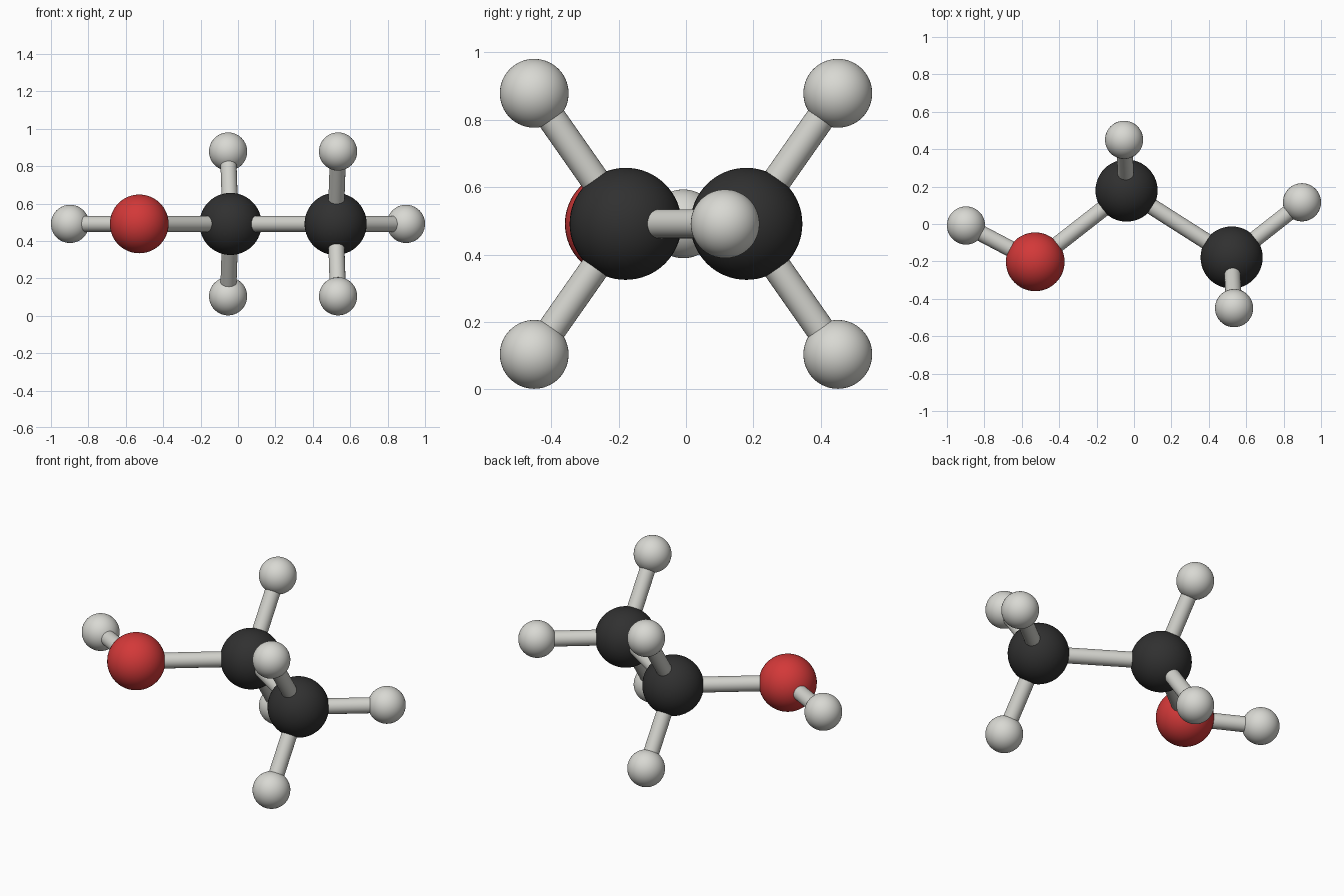
import bpy
from mathutils import Vector

if "Cube" in bpy.data.objects:
    bpy.data.objects.remove(bpy.data.objects["Cube"])


def material(name, rgb):
    m = bpy.data.materials.new(name)
    m.diffuse_color = (*rgb, 1)
    m.use_nodes = True
    m.node_tree.nodes["Principled BSDF"].inputs["Base Color"].default_value = m.diffuse_color
    return m


WHITE = material("pale_grey", (0.69, 0.69, 0.65))
BLACK = material("charcoal", (0.03, 0.03, 0.03))
RED = material("red", (0.65, 0.04, 0.04))
BOND = material("bond_grey", (0.64, 0.64, 0.60))

R_H, R_C, R_O, R_BOND = 0.102, 0.166, 0.157, 0.043
MID, RISE = 0.491, 0.387      # height of the backbone, offset of the side hydrogens

# name: (position, radius, material)
ATOMS = {
    "oxygen": ((-0.528, -0.202, MID), R_O, RED),
    "carbon_middle": ((-0.04, 0.179, MID), R_C, BLACK),
    "carbon_end": ((0.522, -0.179, MID), R_C, BLACK),
    "hydrogen_left": ((-0.898, -0.008, MID), R_H, WHITE),
    "hydrogen_right": ((0.898, 0.116, MID), R_H, WHITE),
}
BONDS = [("hydrogen_left", "oxygen"), ("oxygen", "carbon_middle"),
         ("carbon_middle", "carbon_end"), ("carbon_end", "hydrogen_right")]

# upper and lower hydrogens on each carbon
for tag, dz in (("upper", RISE), ("lower", -RISE)):
    for carbon, x, y in (("carbon_middle", -0.053, 0.45), ("carbon_end", 0.535, -0.45)):
        name = f"hydrogen_{tag}_{carbon.split('_')[1]}"
        ATOMS[name] = ((x, y, MID + dz), R_H, WHITE)
        BONDS.append((carbon, name))


def finish(name, mat):
    ob = bpy.context.object
    ob.name = name
    ob.data.materials.append(mat)
    bpy.ops.object.shade_smooth_by_angle()


# atoms
for name, (pos, radius, mat) in ATOMS.items():
    bpy.ops.mesh.primitive_uv_sphere_add(segments=48, ring_count=32, radius=radius, location=pos)
    finish(name, mat)

# bonds: rods from centre to centre
for a, b in BONDS:
    p, q = Vector(ATOMS[a][0]), Vector(ATOMS[b][0])
    d = q - p
    bpy.ops.mesh.primitive_cylinder_add(vertices=32, radius=R_BOND, depth=d.length,
                                        location=(p + q) / 2,
                                        rotation=d.to_track_quat('Z', 'Y').to_euler())
    finish(f"bond_{a}_to_{b}", BOND)
